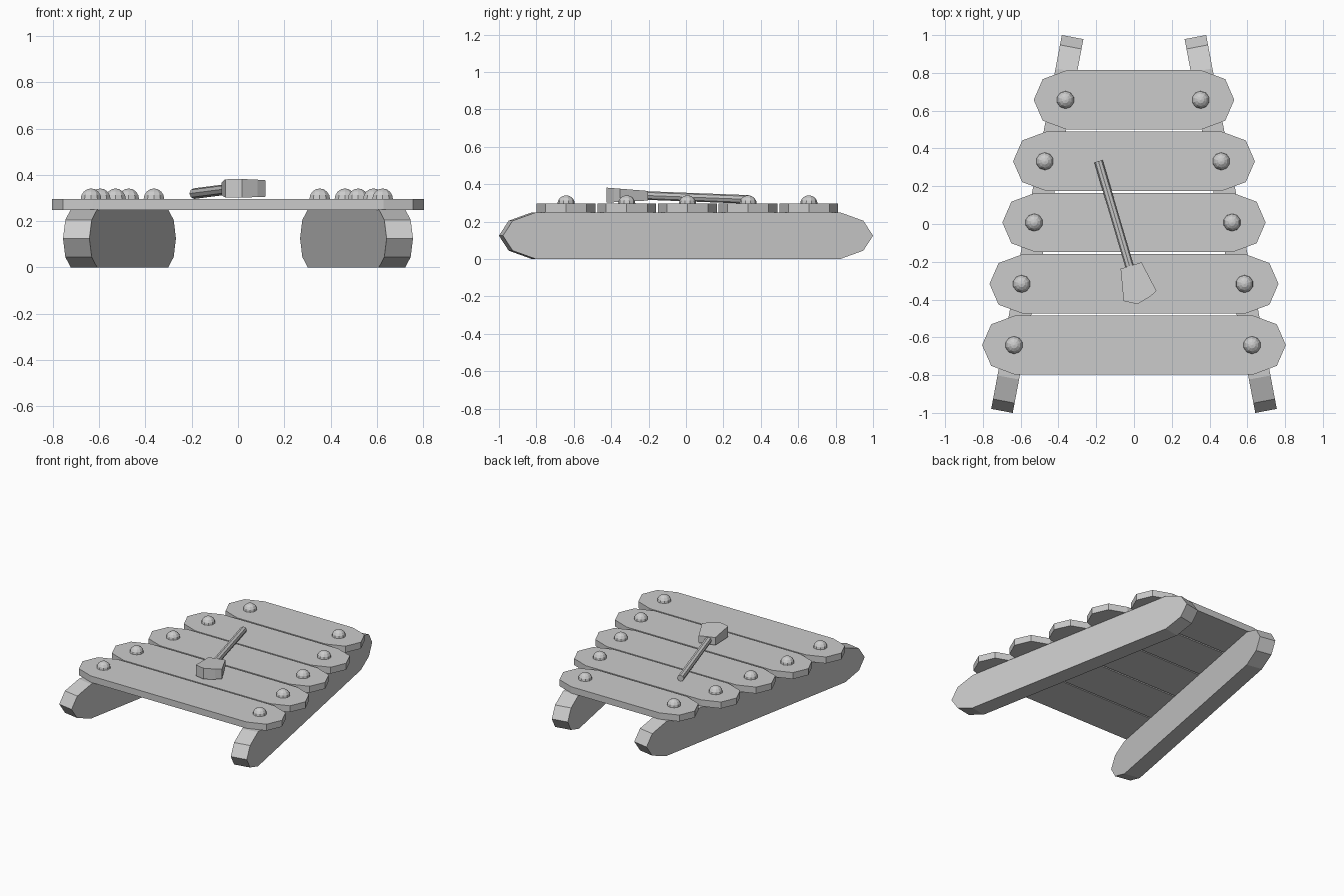
import bpy, bmesh, math
from mathutils import Vector, Matrix

if "Cube" in bpy.data.objects:
    bpy.data.objects.remove(bpy.data.objects["Cube"])


def finish(name, bm):
    bmesh.ops.recalc_face_normals(bm, faces=bm.faces[:])
    me = bpy.data.meshes.new(name)
    bm.to_mesh(me)
    bm.free()
    ob = bpy.data.objects.new(name, me)
    bpy.context.collection.objects.link(ob)
    return ob


def prism(name, outline, depth):
    """Closed outline of 3D points pushed along the depth vector."""
    bm = bmesh.new()
    face = bm.faces.new([bm.verts.new(p) for p in outline])
    ext = bmesh.ops.extrude_face_region(bm, geom=[face], use_keep_orig=True)
    verts = [g for g in ext["geom"] if isinstance(g, bmesh.types.BMVert)]
    bmesh.ops.translate(bm, verts=verts, vec=depth)
    return finish(name, bm)


def rounded_bar(half_len, half_width, near, far):
    """Bar outline with faceted round ends: near/far are end insets (inset, half width)."""
    right = [(half_len - far, -half_width), (half_len - near[0], -near[1]), (half_len, 0),
             (half_len - near[0], near[1]), (half_len - far, half_width)]
    return right + [(-a, -b) for a, b in right]


# Two slanted support rails
for side, label in ((1, "right"), (-1, "left")):
    outline = [(-0.058, s, z + 0.125)
               for s, z in rounded_bar(1.007, 0.125, (0.053, 0.08), 0.18)]
    rail = prism(label + "_rail", outline, (0.116, 0, 0))
    rail.data.transform(Matrix.Translation((side * 0.512, 0, 0))
                        @ Matrix.Rotation(side * math.radians(10.7), 4, 'Z'))

# Tone bars, front to back: (y, half length, peg x)
bars = [(-0.641, 0.804, 0.630), (-0.317, 0.765, 0.590), (0.008, 0.697, 0.524),
        (0.332, 0.640, 0.467), (0.657, 0.531, 0.358)]
for i, (y, half, peg_x) in enumerate(bars):
    outline = [(x, y + v, 0.249)
               for x, v in rounded_bar(half, 0.157, (0.048, 0.11), 0.175)]
    prism(f"tone_bar_{i + 1}", outline, (0, 0, 0.047))

    # Domed pegs at both ends of the bar
    for side in (-1, 1):
        bm = bmesh.new()
        bmesh.ops.create_uvsphere(bm, u_segments=10, v_segments=8, radius=0.047)
        low = [v for v in bm.verts if v.co.z < -0.01]
        bmesh.ops.delete(bm, geom=low, context='VERTS')
        bmesh.ops.holes_fill(bm, edges=[e for e in bm.edges if e.is_boundary])
        bmesh.ops.translate(bm, verts=bm.verts[:], vec=(side * peg_x - 0.005, y, 0.294))
        finish(f"peg_{i + 1}_{'right' if side > 0 else 'left'}", bm)

# Mallet head, leaning slightly down toward the handle
head = prism("mallet_head",
             [(-0.071, -0.237, 0.302), (0.040, -0.203, 0.302), (0.119, -0.354, 0.302),
              (0.085, -0.385, 0.302), (0.018, -0.424, 0.302), (-0.055, -0.408, 0.302)],
             (0, 0, 0.062))
for v in head.data.vertices:
    lean = (-0.2 - v.co.y) * 0.08
    v.co.z += lean if v.co.z > 0.33 else (0.22 - (-0.2 - v.co.y)) * 0.05

# Mallet handle
a, b = Vector((-0.010, -0.27, 0.342)), Vector((-0.188, 0.332, 0.319))
bm = bmesh.new()
bmesh.ops.create_cone(bm, cap_ends=True, segments=8, radius1=0.023, radius2=0.023,
                      depth=(b - a).length)
rot = (b - a).to_track_quat('Z', 'Y').to_matrix().to_4x4()
bmesh.ops.transform(bm, matrix=Matrix.Translation((a + b) / 2) @ rot, verts=bm.verts[:])
finish("mallet_handle", bm)
